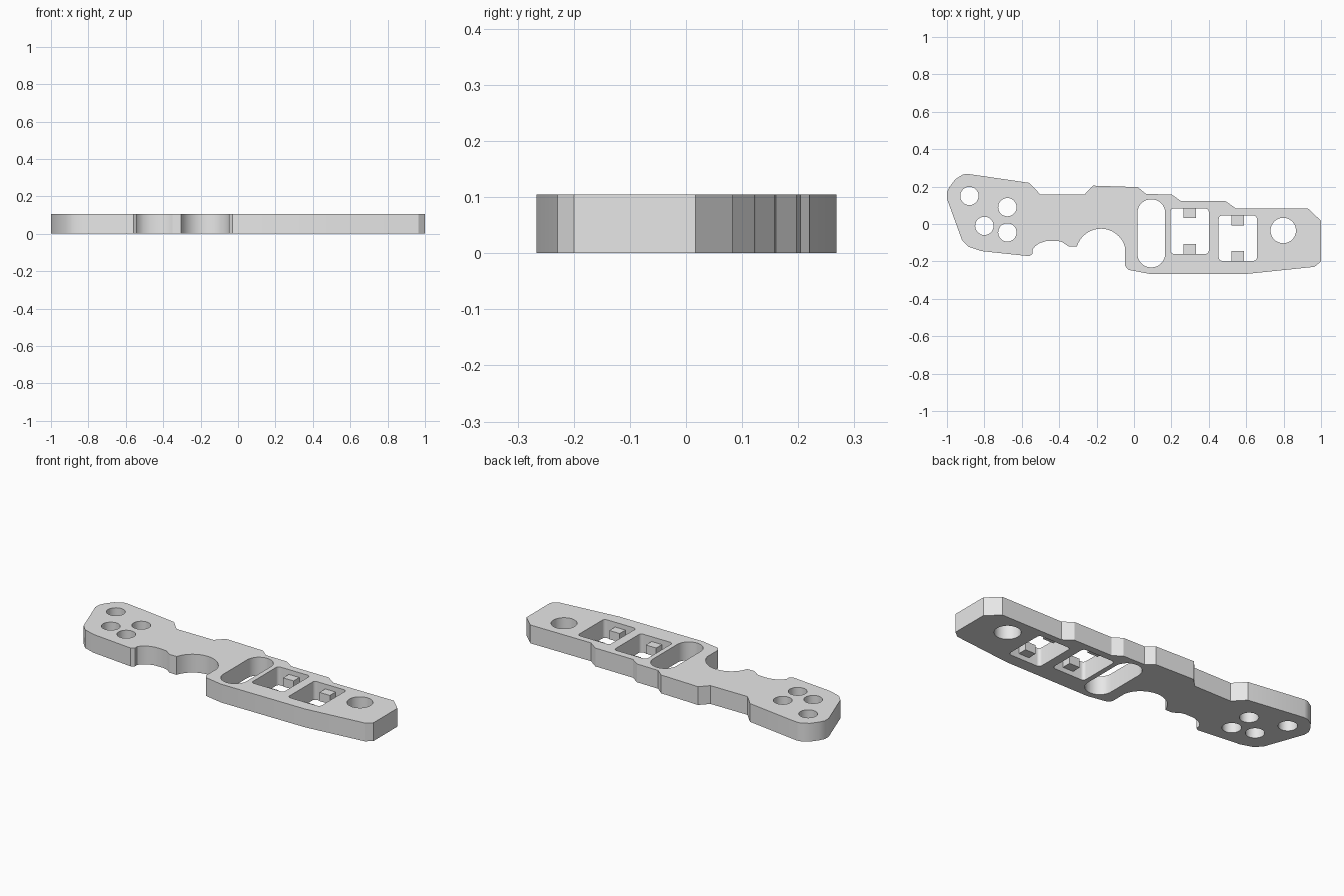
import bpy, bmesh
from math import sin, cos, pi, radians

cube = bpy.data.objects.get("Cube")
if cube:
    bpy.data.objects.remove(cube)

THICK = 0.105
grey = bpy.data.materials.new("plain grey")
grey.use_nodes = True
grey.diffuse_color = (0.8, 0.8, 0.8, 1)
grey.node_tree.nodes["Principled BSDF"].inputs["Base Color"].default_value = (0.8, 0.8, 0.8, 1)


def arc(cx, cy, r, start, end, n):
    angles = [radians(start + (end - start) * i / n) for i in range(n + 1)]
    return [(cx + r * cos(a), cy + r * sin(a)) for a in angles]


def circle(cx, cy, r):
    return arc(cx, cy, r, 0, 360, 32)[:-1]


def rounded_rect(x0, x1, y0, y1, r, n=5):
    return (arc(x1 - r, y1 - r, r, 0, 90, n) + arc(x0 + r, y1 - r, r, 90, 180, n)
            + arc(x0 + r, y0 + r, r, 180, 270, n) + arc(x1 - r, y0 + r, r, 270, 360, n))


def finish(name, bm):
    bmesh.ops.remove_doubles(bm, verts=bm.verts, dist=0.0005)
    bmesh.ops.recalc_face_normals(bm, faces=bm.faces)
    mesh = bpy.data.meshes.new(name)
    bm.to_mesh(mesh)
    bm.free()
    mesh.materials.append(grey)
    obj = bpy.data.objects.new(name, mesh)
    bpy.context.collection.objects.link(obj)
    return obj


# Outline, clockwise: stepped upper edge, tapered end, lower edge
outline = [(-1, 0.135), (-1, 0.17), (-0.985, 0.2), (-0.955, 0.24), (-0.915, 0.265),
           (-0.89, 0.268), (-0.56, 0.22), (-0.5, 0.157), (-0.265, 0.157),
           (-0.22, 0.205), (0.02, 0.197), (0.065, 0.16), (0.2, 0.158),
           (0.25, 0.124), (0.49, 0.122), (0.545, 0.083), (0.93, 0.083),
           (1, 0.017), (1, -0.2), (0.965, -0.229), (0.61, -0.266), (0.08, -0.266),
           (-0.03, -0.245), (-0.047, -0.225)]
# Finger scoop, small scoop and rounded tail
outline += arc(-0.177, -0.159, 0.134, 14, 163, 16)
outline += [(-0.35, -0.12), (-0.385, -0.096), (-0.41, -0.09), (-0.465, -0.09),
            (-0.505, -0.102), (-0.53, -0.12), (-0.543, -0.138), (-0.543, -0.16),
            (-0.56, -0.172), (-0.815, -0.145), (-0.885, -0.122), (-0.92, -0.085)]

# Openings: tail holes, end hole, long slot, two windows
windows = [(0.195, 0.40, -0.16, 0.083), (0.453, 0.657, -0.197, 0.045)]
loops = [outline]
loops += [circle(x, y, 0.049) for x, y in
          [(-0.88, 0.15), (-0.677, 0.09), (-0.80, -0.01), (-0.677, -0.045)]]
loops.append(circle(0.798, -0.035, 0.068))
loops.append(rounded_rect(0.018, 0.167, -0.232, 0.132, 0.0735, 8))
loops += [rounded_rect(*w, 0.018) for w in windows]

# Plate: filled flat curve with thickness
curve = bpy.data.curves.new("plate_profile", "CURVE")
curve.dimensions = "2D"
curve.fill_mode = "BOTH"
curve.extrude = THICK / 2
for loop in loops:
    spline = curve.splines.new("POLY")
    spline.points.add(len(loop) - 1)
    for p, (x, y) in zip(spline.points, loop):
        p.co = (x, y, 0, 1)
    spline.use_cyclic_u = True
profile = bpy.data.objects.new("plate_profile", curve)
bpy.context.collection.objects.link(profile)
bpy.context.view_layer.update()
solid = profile.evaluated_get(bpy.context.evaluated_depsgraph_get()).to_mesh()
bm = bmesh.new()
bm.from_mesh(solid)
bmesh.ops.translate(bm, verts=bm.verts, vec=(0, 0, THICK / 2))
bpy.data.objects.remove(profile)
plate = finish("plate", bm)

bpy.ops.object.select_all(action="DESELECT")
plate.select_set(True)
bpy.context.view_layer.objects.active = plate
bpy.ops.object.shade_smooth_by_angle(angle=radians(30))

# Window tabs: a facing pair at mid thickness in each window
for i, (x0, x1, y0, y1) in enumerate(windows, 1):
    for side, edge, sign in (("back", y1, -1), ("front", y0, 1)):
        bm = bmesh.new()
        bmesh.ops.create_cube(bm, size=1)
        bmesh.ops.scale(bm, verts=bm.verts, vec=(0.066, 0.056, 0.05))
        bmesh.ops.translate(bm, verts=bm.verts,
                            vec=((x0 + x1) / 2, edge + sign * 0.024, THICK / 2))
        finish(f"window_{i}_{side}_tab", bm)
